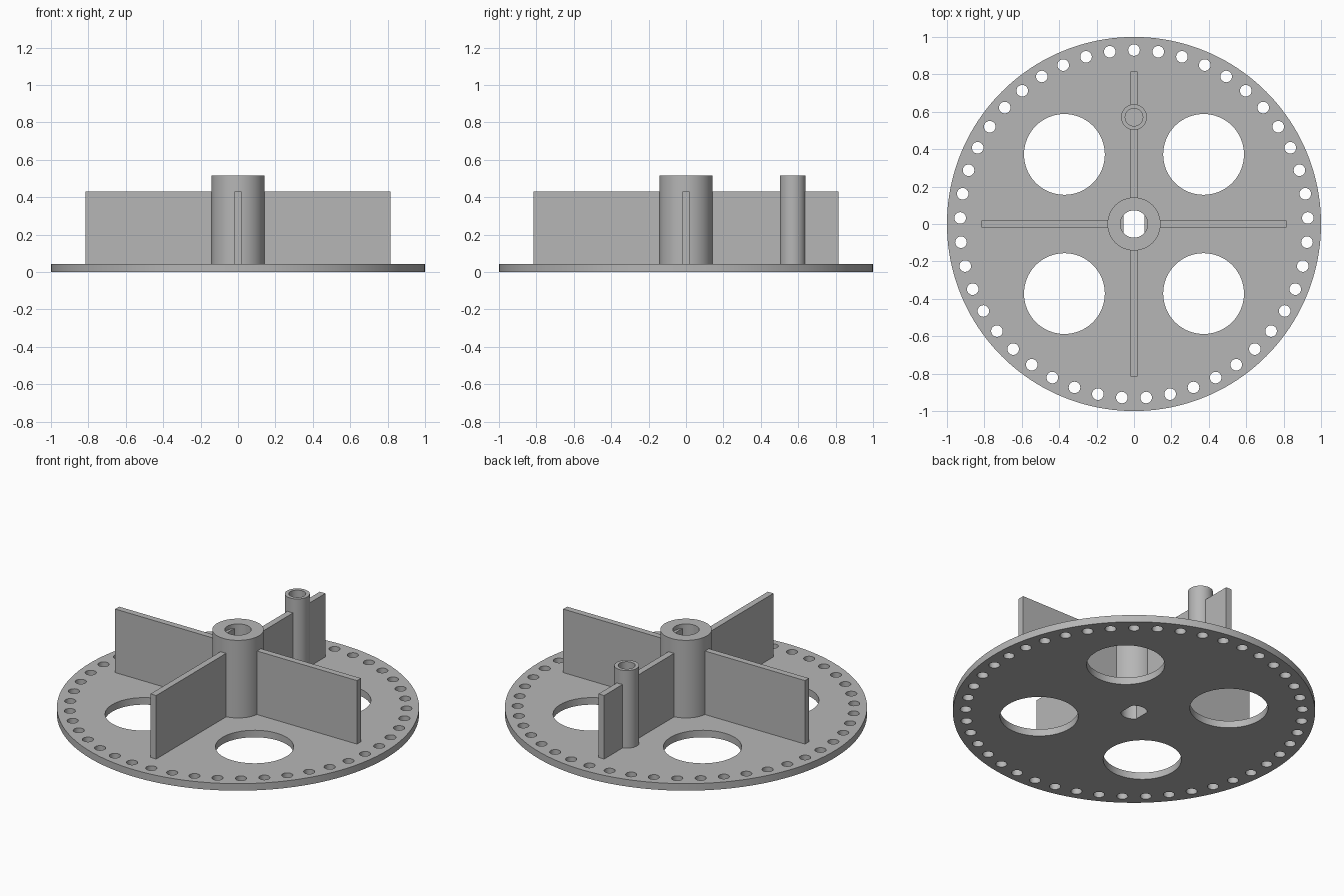
import bpy, bmesh
from math import sin, cos, pi, radians, acos

cube = bpy.data.objects.get("Cube")
if cube:
    bpy.data.objects.remove(cube, do_unlink=True)

GREY = (0.47, 0.47, 0.47, 1)
grey = bpy.data.materials.new("plain grey")
grey.use_nodes = True
grey.diffuse_color = GREY
grey.node_tree.nodes["Principled BSDF"].inputs["Base Color"].default_value = GREY

PLATE_TOP, FIN_TOP, HUB_TOP, KEY_TOP = 0.043, 0.43, 0.516, 0.49
HUB_R, BORE_R, FLAT_X = 0.142, 0.073, 0.056
PEG_Y, PEG_R, PEG_BORE = 0.571, 0.069, 0.047
FIN_HALF, FIN_END = 0.019, 0.815


def circle(r, x=0, y=0, n=64):
    return [(x + r * cos(2 * pi * i / n), y + r * sin(2 * pi * i / n)) for i in range(n)]


def arc(r, start, end, n=16):
    return [(r * cos(start + (end - start) * i / n), r * sin(start + (end - start) * i / n))
            for i in range(n + 1)]


def rect(x0, x1, y0, y1):
    return [(x0, y0), (x1, y0), (x1, y1), (x0, y1)]


def extrude(name, loops, z0, z1):
    """Extrude an outline, with any inner loops as holes, from z0 to z1."""
    curve = bpy.data.curves.new(name, "CURVE")
    curve.dimensions, curve.fill_mode = "2D", "BOTH"
    curve.extrude = (z1 - z0) / 2
    for pts in loops:
        spline = curve.splines.new("POLY")
        spline.points.add(len(pts) - 1)
        for p, (x, y) in zip(spline.points, pts):
            p.co = (x, y, 0, 1)
        spline.use_cyclic_u = True
    temp = bpy.data.objects.new(name + " outline", curve)
    bpy.context.collection.objects.link(temp)
    graph = bpy.context.evaluated_depsgraph_get()
    mesh = bpy.data.meshes.new_from_object(temp.evaluated_get(graph))
    bpy.data.objects.remove(temp, do_unlink=True)
    bpy.data.curves.remove(curve)

    bm = bmesh.new()
    bm.from_mesh(mesh)
    bmesh.ops.remove_doubles(bm, verts=bm.verts, dist=1e-5)
    bmesh.ops.translate(bm, verts=bm.verts, vec=(0, 0, (z0 + z1) / 2))
    bmesh.ops.recalc_face_normals(bm, faces=bm.faces)
    bm.to_mesh(mesh)
    bm.free()
    mesh.name = name
    mesh.materials.clear()
    mesh.materials.append(grey)
    obj = bpy.data.objects.new(name, mesh)
    bpy.context.collection.objects.link(obj)
    bpy.ops.object.select_all(action="DESELECT")
    obj.select_set(True)
    bpy.context.view_layer.objects.active = obj
    bpy.ops.object.shade_smooth_by_angle(angle=radians(30))
    return obj


# Round plate: rim holes, four large openings and a shaft hole with two flats
half = acos(FLAT_X / BORE_R)
shaft_hole = arc(BORE_R, half, pi - half) + arc(BORE_R, pi + half, 2 * pi - half)
holes = [shaft_hole]
holes += [circle(0.216, sx * 0.372, sy * 0.372) for sx in (-1, 1) for sy in (-1, 1)]
for i in range(45):
    a = pi / 2 + 2 * pi * i / 45
    holes.append(circle(0.031, 0.93 * cos(a), 0.93 * sin(a), 24))
extrude("plate", [circle(1, n=160)] + holes, 0, PLATE_TOP)

# Central hub, with two keys that flatten the sides of its bore below the mouth
extrude("hub", [circle(HUB_R), circle(BORE_R)], PLATE_TOP, HUB_TOP)
extrude("right_key", [arc(BORE_R, pi - half, pi + half)], PLATE_TOP, KEY_TOP)
extrude("left_key", [arc(BORE_R, -half, half)], PLATE_TOP, KEY_TOP)

# Hollow peg on the rear fin
extrude("peg", [circle(PEG_R, y=PEG_Y, n=48), circle(PEG_BORE, y=PEG_Y, n=48)],
        PLATE_TOP, HUB_TOP)

# Upright fins, starting inside the hub wall; the rear one is split by the peg
inner, gap = HUB_R - 0.02, PEG_R - 0.01
fins = {
    "left_fin": (inner, FIN_END, -FIN_HALF, FIN_HALF),
    "right_fin": (-FIN_END, -inner, -FIN_HALF, FIN_HALF),
    "front_fin": (-FIN_HALF, FIN_HALF, -FIN_END, -inner),
    "rear_fin_inner": (-FIN_HALF, FIN_HALF, inner, PEG_Y - gap),
    "rear_fin_outer": (-FIN_HALF, FIN_HALF, PEG_Y + gap, FIN_END),
}
for name, box in fins.items():
    extrude(name, [rect(*box)], PLATE_TOP, FIN_TOP)
